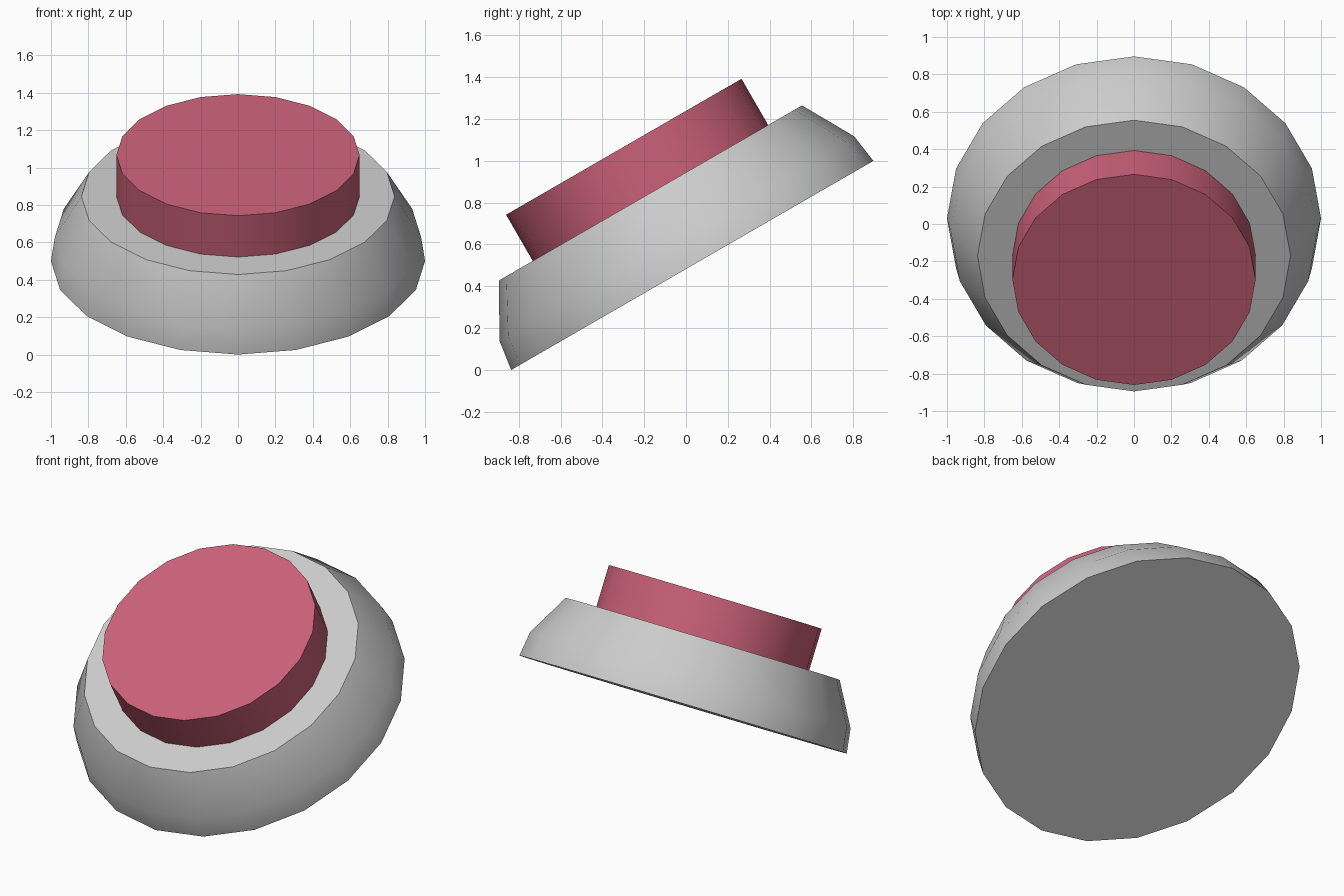
import bpy, bmesh, math
from mathutils import Matrix

if "Cube" in bpy.data.objects:
    bpy.data.objects.remove(bpy.data.objects["Cube"])

SIDES = 20
# both parts share one axis, tilted 30 degrees towards the front
TILT = Matrix.Translation((0, 0.03, 0.5)) @ Matrix.Rotation(math.radians(30), 4, 'X')


def turned(name, profile):
    """Closed turned solid from (radius, height) points along the tilted axis."""
    bm = bmesh.new()
    rings = []
    for r, h in profile:
        rings.append([bm.verts.new((r * math.cos(2 * math.pi * i / SIDES),
                                    r * math.sin(2 * math.pi * i / SIDES), h))
                      for i in range(SIDES)])
    for a, b in zip(rings, rings[1:]):
        for i in range(SIDES):
            j = (i + 1) % SIDES
            bm.faces.new((a[i], a[j], b[j], b[i]))
    bm.faces.new(rings[0][::-1])
    bm.faces.new(rings[-1])
    bm.transform(TILT)
    mesh = bpy.data.meshes.new(name)
    bm.to_mesh(mesh)
    bm.free()
    obj = bpy.data.objects.new(name, mesh)
    bpy.context.collection.objects.link(obj)
    bpy.ops.object.select_all(action='DESELECT')
    obj.select_set(True)
    bpy.context.view_layer.objects.active = obj
    bpy.ops.object.shade_smooth_by_angle(angle=math.radians(30))
    return obj


# domed grey housing
turned("base", [(1.0, 0), (0.979, 0.148), (0.837, 0.4)])

# red push button
button = turned("button", [(0.65, 0.4), (0.65, 0.655)])
red = bpy.data.materials.new("button_red")
red.diffuse_color = (0.60, 0.12, 0.19, 1)
red.use_nodes = True
red.node_tree.nodes["Principled BSDF"].inputs["Base Color"].default_value = red.diffuse_color
button.data.materials.append(red)
